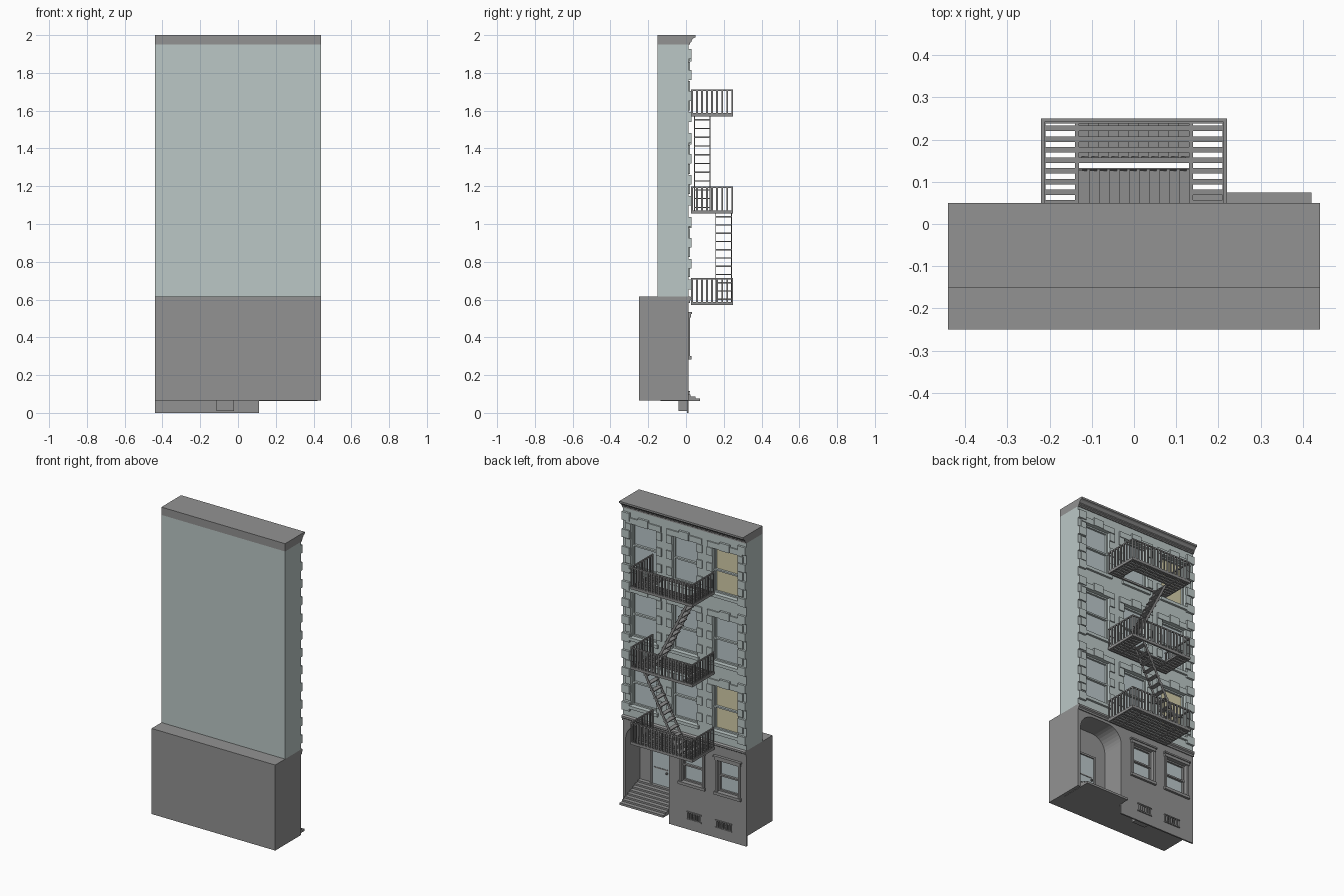
import bpy, bmesh, math
from mathutils import Vector

if "Cube" in bpy.data.objects:
    bpy.data.objects.remove(bpy.data.objects["Cube"])


def colour(name, rgb):
    m = bpy.data.materials.new(name)
    m.diffuse_color = (*rgb, 1)
    m.use_nodes = True
    m.node_tree.nodes["Principled BSDF"].inputs["Base Color"].default_value = m.diffuse_color
    return m


STONE = colour("grey stone", (0.29, 0.29, 0.29))
WALL = colour("pale green grey wall", (0.50, 0.575, 0.565))
GLASS = colour("window glass", (0.50, 0.58, 0.60))
LIT = colour("lit window", (0.66, 0.62, 0.40))
IRON = colour("iron grey", (0.27, 0.27, 0.27))


def finish(name, bm, mat):
    bmesh.ops.recalc_face_normals(bm, faces=bm.faces)
    me = bpy.data.meshes.new(name)
    bm.to_mesh(me)
    bm.free()
    me.materials.append(mat)
    ob = bpy.data.objects.new(name, me)
    bpy.context.collection.objects.link(ob)
    return ob


def boxes(name, items, mat):
    """One object from boxes given as (x0, x1, y0, y1, z0, z1)."""
    bm = bmesh.new()
    for x0, x1, y0, y1, z0, z1 in items:
        c = bmesh.ops.create_cube(bm, size=1)["verts"]
        for v in c:
            v.co = Vector(((x0 + x1) / 2 + v.co.x * (x1 - x0),
                           (y0 + y1) / 2 + v.co.y * (y1 - y0),
                           (z0 + z1) / 2 + v.co.z * (z1 - z0)))
    return finish(name, bm, mat)


def prism(name, pts, axis, spans, mat):
    """Extrude a profile along x (points are y, z) or y (points are x, z)."""
    bm = bmesh.new()
    for a, b in spans:
        def place(p, t):
            return (t, p[0], p[1]) if axis == "x" else (p[0], t, p[1])
        lo = [bm.verts.new(place(p, a)) for p in pts]
        hi = [bm.verts.new(place(p, b)) for p in pts]
        bm.faces.new(lo)
        bm.faces.new(hi[::-1])
        n = len(pts)
        for i in range(n):
            j = (i + 1) % n
            bm.faces.new((lo[i], hi[i], hi[j], lo[j]))
    return finish(name, bm, mat)


def cut(ob, cutter):
    mod = ob.modifiers.new("cut", "BOOLEAN")
    mod.object = cutter
    mod.operation = "DIFFERENCE"
    mod.solver = "EXACT"
    bpy.context.view_layer.objects.active = ob
    bpy.ops.object.modifier_apply(modifier=mod.name)
    bpy.data.objects.remove(cutter)


F = 0.014                                   # facade plane
COLS = (-0.29, 0.0, 0.29)
SILLS = (0.69, 1.13, 1.57)
HW, WH = 0.09, 0.29                         # window half width, height
UP = [(c, z) for z in SILLS for c in COLS]
LOW = (-0.31, -0.055)                       # ground floor window centres
LZ0, LZ1 = 0.30, 0.505
VENTS = ((-0.33, -0.225), (-0.115, -0.02))

# Upper storeys with window recesses
upper = boxes("upper_wall", [(-0.44, 0.44, -0.15, F, 0.615, 1.95)], WALL)
cut(upper, boxes("window_cutter", [(c - HW, c + HW, -0.02, 0.1, z, z + WH)
                                   for c, z in UP], WALL))

# Ground floor with arched entry, windows and vents
lower = boxes("ground_floor", [(-0.44, 0.44, -0.25, F, 0.065, 0.615)], STONE)
R, AX0, AX1, AZ = 0.1, 0.11, 0.42, 0.565
arch = [(AX0, 0.03), (AX1, 0.03)]
for cx, a0 in ((AX1 - R, 0), (AX0 + R, 90)):
    for i in range(9):
        a = math.radians(a0 + i * 90 / 8)
        arch.append((cx + R * math.cos(a), AZ - R + R * math.sin(a)))
cut(lower, prism("arch_cutter", arch, "y", [(-0.134, 0.1)], STONE))
cut(lower, boxes("opening_cutter",
                 [(c - 0.075, c + 0.075, -0.02, 0.1, LZ0, LZ1) for c in LOW]
                 + [(a, b, -0.03, 0.1, 0.07, 0.11) for a, b in VENTS], STONE))
boxes("base_skirt", [(-0.44, AX0, 0.004, F, 0, 0.066)], STONE)
boxes("vent_well", [(-0.115, -0.02, -0.04, 0.008, 0.01, 0.066)], STONE)

# Vent frames and bars
parts = []
for a, b in VENTS:
    parts += [(a - 0.006, b + 0.006, F, F + 0.006, z, z + 0.007) for z in (0.063, 0.11)]
    parts += [(x - 0.003, x + 0.003, F - 0.008, F + 0.004, 0.068, 0.112)
              for x in (a + (b - a) * i / 6 for i in range(7))]
boxes("vent_bars", parts, IRON)

# Entry steps and door
N = 8
steps = [(-0.134, 0.05), (0.075, 0.05)]
steps[0], steps[1] = (-0.134, 0.062), (0.075, 0.062)
for i in range(N):
    y = 0.075 - 0.026 * i
    z = 0.065 + 0.0108 * (i + 1)
    steps += [(y, z), (max(y - 0.026, -0.134), z)]
prism("entry_steps", steps, "x", [(AX0, AX1)], STONE)
D = -0.134
boxes("door", [(0.205, 0.325, D, D + 0.008, 0.15, 0.39)], GLASS)
boxes("door_frame", [(0.193, 0.205, D, D + 0.016, 0.15, 0.402),
                     (0.325, 0.337, D, D + 0.016, 0.15, 0.402),
                     (0.205, 0.325, D, D + 0.016, 0.39, 0.402),
                     (0.215, 0.315, D, D + 0.011, 0.255, 0.262),
                     (0.217, 0.227, D, D + 0.02, 0.235, 0.245)], STONE)

# Window panes and sashes
def sash(c, hw, z0, z1, y):
    m = (z0 + z1) / 2
    t = 0.009
    return [(c - hw, c - hw + t, y, y + 0.012, z0, z1),
            (c + hw - t, c + hw, y, y + 0.012, z0, z1),
            (c - hw, c + hw, y, y + 0.012, z0, z0 + t),
            (c - hw, c + hw, y, y + 0.012, z1 - t, z1),
            (c - hw, c + hw, y, y + 0.015, m - 0.005, m + 0.005)]


def pane(c, z):
    return (c - HW, c + HW, -0.02, -0.014, z, z + WH)


lit = [(COLS[0], SILLS[0]), (COLS[0], SILLS[2])]
boxes("upper_panes", [pane(*w) for w in UP if w not in lit], GLASS)
boxes("lit_panes", [pane(*w) for w in lit], LIT)
boxes("upper_sashes", [b for c, z in UP for b in sash(c, HW, z, z + WH, -0.014)], WALL)
boxes("lower_panes", [(c - 0.075, c + 0.075, -0.02, -0.014, LZ0, LZ1) for c in LOW], GLASS)
boxes("lower_sashes", [b for c in LOW for b in sash(c, 0.075, LZ0, LZ1, -0.014)], STONE)

# Lower window surrounds with hoods and sills
parts = []
for c in LOW:
    parts += [(c + s * 0.082 - 0.007, c + s * 0.082 + 0.007, F - 0.004, F + 0.008, LZ0, LZ1)
              for s in (-1, 1)]
    parts += [(c - 0.092, c + 0.092, F - 0.004, F + 0.012, LZ1, LZ1 + 0.018),
              (c - 0.098, c + 0.098, F - 0.004, F + 0.018, LZ1 + 0.018, LZ1 + 0.028),
              (c - 0.095, c + 0.095, F - 0.004, F + 0.014, LZ0 - 0.018, LZ0)]
boxes("lower_window_surrounds", parts, STONE)

# Upper lintels, keystones, sills and jamb stones
parts = []
for c, z in UP:
    t = z + WH
    parts += [(c - 0.125, c + 0.125, F - 0.004, F + 0.008, t, t + 0.036),
              (c - 0.035, c + 0.035, F - 0.004, F + 0.014, t, t + 0.05),
              (c - 0.105, c + 0.105, F - 0.004, F + 0.014, z - 0.02, z)]
    for s in (-1, 1):
        for dz in (0.03, 0.135, 0.235):
            a, b = sorted((c + s * HW, c + s * (HW + 0.038)))
            parts.append((a, b, F - 0.004, F + 0.007, z + dz, z + dz + 0.052))
boxes("window_stones", parts, WALL)

# Corner quoins
parts = []
for k in range(12):
    z = 1.9 - 0.111 * k
    for s in (-1, 1):
        a, b = sorted((s * 0.44, s * 0.385))
        parts.append((a, b, F - 0.004, F + 0.014, z - 0.026, z + 0.026))
boxes("corner_quoins", parts, WALL)

# Roof cornice and belt course
prism("roof_cornice", [(-0.15, 1.95), (0.02, 1.95), (0.02, 1.958), (0.028, 1.963),
                       (0.028, 1.97), (0.04, 1.983), (0.05, 1.988), (0.05, 2), (-0.15, 2)],
      "x", [(-0.44, 0.44)], STONE)
prism("belt_course", [(0.0, 0.582), (0.02, 0.582), (0.02, 0.594), (0.028, 0.6),
                      (0.028, 0.612), (0.02, 0.617), (0.0, 0.617)],
      "x", [(-0.44, 0.44)], STONE)

# Fire escape platforms: frame, slatted floor with stair opening, railings
X, Y0, Y1, H = 0.22, 0.027, 0.25, 0.143
OPEN = (None, (0.15, 0.24), (0.035, 0.135))
LEVELS = (0.571, 1.055, 1.57)
for n, (z, gap) in enumerate(zip(LEVELS, OPEN), 1):
    zf = z + 0.012
    floor = [(-X, X, Y1 - 0.012, Y1, z, zf), (-X, X, Y0, Y0 + 0.01, z, zf)]
    floor += [(x - 0.005, x + 0.005, Y0, Y1, z, zf) for x in (-X + 0.005, -0.135, 0.135, X - 0.005)]
    for i in range(8):
        y = 0.05 + 0.0252 * i
        s = (y - 0.0065, y + 0.0065, z + 0.002, zf - 0.002)
        if gap and gap[0] < y < gap[1]:
            floor += [(-X, -0.13, *s), (0.13, X, *s)]
        else:
            floor.append((-X, X, *s))
    boxes(f"platform_floor_{n}", floor, IRON)
    rail = []
    for za, zb in ((z + H - 0.008, z + H), (z + 0.01, z + 0.017)):
        rail += [(-X, X, Y1 - 0.008, Y1, za, zb)]
        rail += [(a, a + 0.008, Y0, Y1, za, zb) for a in (-X, X - 0.008)]
    for i in range(9):
        y = Y0 + 0.005 + (Y1 - Y0 - 0.01) * i / 8
        rail += [(a, a + 0.006, y - 0.005, y + 0.005, z, z + H) for a in (-X + 0.001, X - 0.007)]
    for i in range(1, 18):
        x = -X + 2 * X * i / 18
        rail.append((x - 0.005, x + 0.005, Y1 - 0.007, Y1 - 0.001, z, z + H))
    boxes(f"platform_railing_{n}", rail, IRON)

# Stairs zigzagging between the platforms
for n, (za, zb, s, y0, y1) in enumerate(((0.58, 1.06, 1, 0.155, 0.243),
                                         (1.065, 1.575, -1, 0.042, 0.13)), 1):
    T = 11
    treads = []
    for i in range(T):
        f = (i + 0.5) / T
        x = s * (-0.13 + 0.26 * f)
        z = za + (zb - za) * f
        treads.append((x - 0.014, x + 0.014, y0, y1, z - 0.003, z + 0.003))
    boxes(f"stair_treads_{n}", treads, IRON)
    prism(f"stair_stringers_{n}", [(s * -0.138, za), (s * -0.122, za),
                                   (s * 0.138, zb), (s * 0.122, zb)],
          "y", [(y0, y0 + 0.005), (y1 - 0.005, y1)], IRON)
